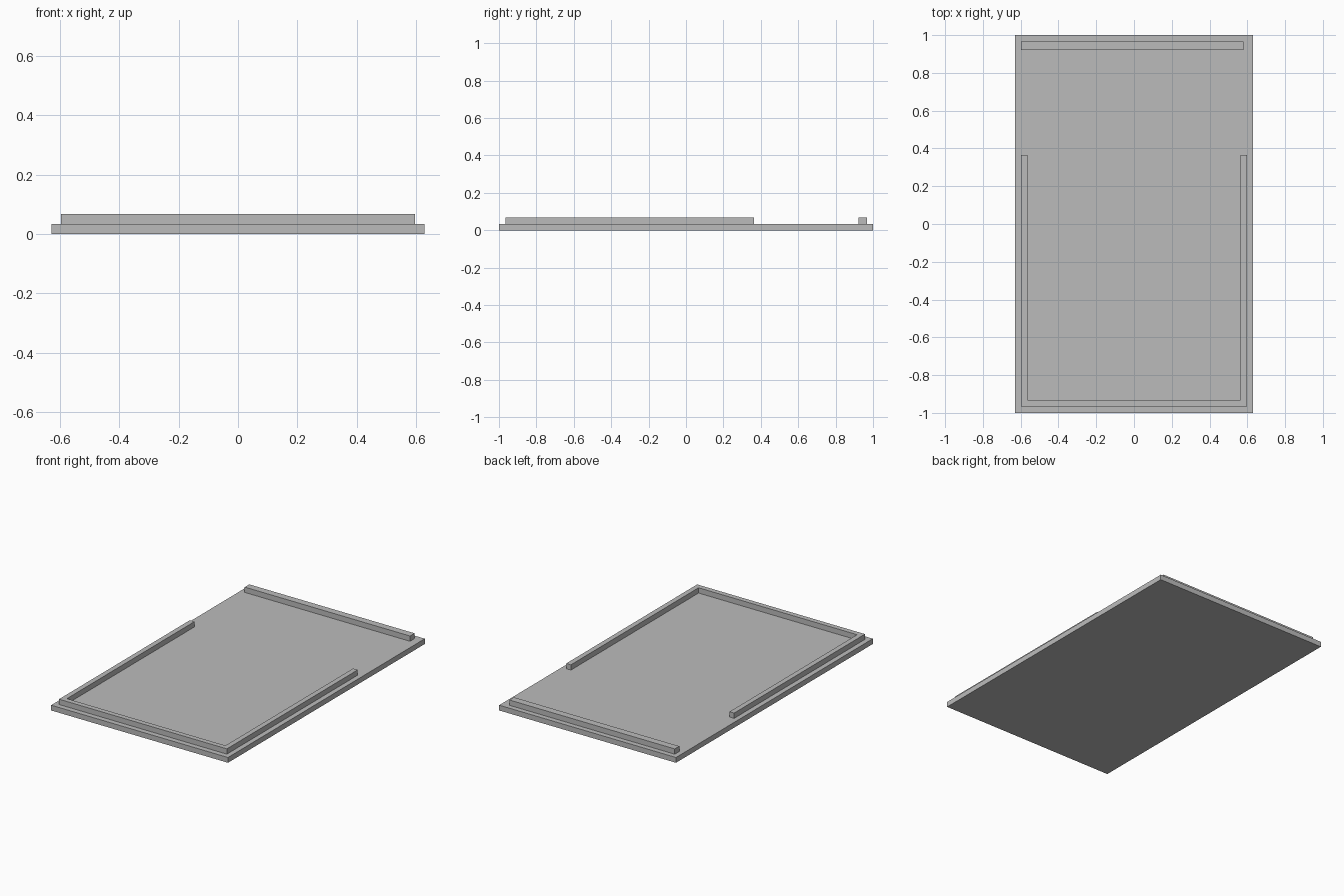
import bpy
import bmesh

cube = bpy.data.objects.get("Cube")
if cube:
    bpy.data.objects.remove(cube, do_unlink=True)

grey = bpy.data.materials.new("mid grey")
grey.use_nodes = True
colour = (0.5, 0.5, 0.5, 1)
grey.diffuse_color = colour
grey.node_tree.nodes["Principled BSDF"].inputs["Base Color"].default_value = colour

BASE_TOP = 0.034
RAIL_TOP = 0.068


def slab(name, outline, bottom, top):
    """Extrude a flat outline upwards into a solid part."""
    bm = bmesh.new()
    face = bm.faces.new([bm.verts.new((x, y, bottom)) for x, y in outline])
    extruded = bmesh.ops.extrude_face_region(bm, geom=[face])["geom"]
    raised = [v for v in extruded if isinstance(v, bmesh.types.BMVert)]
    bmesh.ops.translate(bm, verts=raised, vec=(0, 0, top - bottom))
    bmesh.ops.recalc_face_normals(bm, faces=bm.faces)
    mesh = bpy.data.meshes.new(name)
    bm.to_mesh(mesh)
    bm.free()
    mesh.materials.append(grey)
    obj = bpy.data.objects.new(name, mesh)
    bpy.context.collection.objects.link(obj)
    return obj


def rectangle(x0, x1, y0, y1):
    return [(x0, y0), (x1, y0), (x1, y1), (x0, y1)]


# Flat base plate
slab("base_plate", rectangle(-0.629, 0.629, -1, 1), 0, BASE_TOP)

# U-shaped rail along the front and both sides
half = [(0.597, -0.966), (0.597, 0.364), (0.564, 0.364), (0.564, -0.933)]
u_outline = half + [(-x, y) for x, y in reversed(half)]
slab("u_rail", u_outline, BASE_TOP, RAIL_TOP)

# Separate bar near the back edge, stopping short on the left
slab("back_bar", rectangle(-0.597, 0.579, 0.921, 0.967), BASE_TOP, RAIL_TOP)
